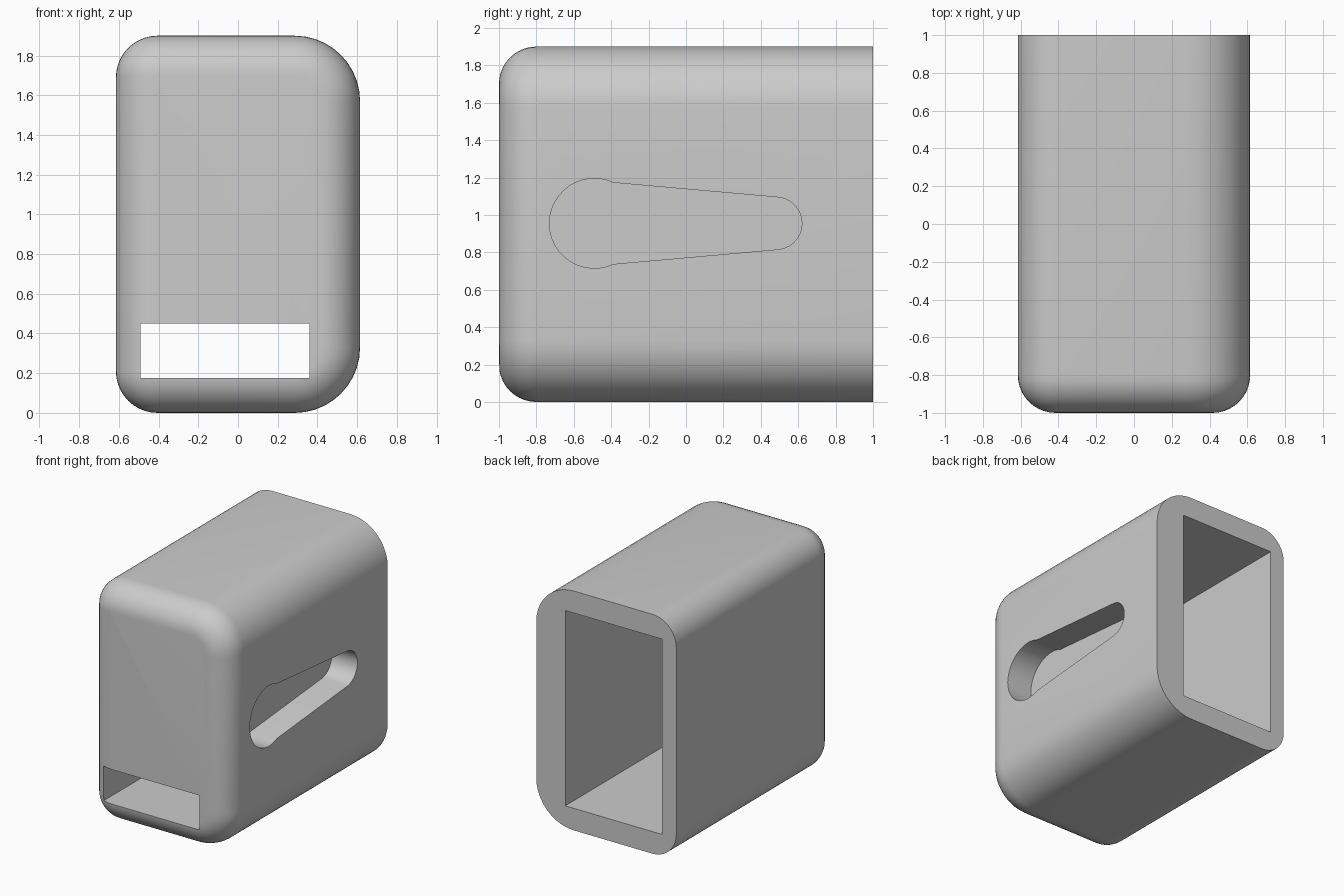
import bpy
import bmesh
from math import sin, cos, pi, radians

cube = bpy.data.objects.get("Cube")
if cube:
    bpy.data.objects.remove(cube, do_unlink=True)

# One plain grey
grey = bpy.data.materials.new("plain grey")
grey.use_nodes = True
colour = (0.6, 0.6, 0.6, 1)
grey.diffuse_color = colour
grey.node_tree.nodes["Principled BSDF"].inputs["Base Color"].default_value = colour

HALF_W, HEIGHT = 0.615, 1.9
R_LEFT, R_RIGHT, R_FRONT = 0.21, 0.33, 0.2


def make_object(name, rings):
    """Skin a row of matching closed rings and cap both ends."""
    bm = bmesh.new()
    loops = [[bm.verts.new(p) for p in ring] for ring in rings]
    for a, b in zip(loops, loops[1:]):
        for i in range(len(a)):
            j = (i + 1) % len(a)
            bm.faces.new((a[i], a[j], b[j], b[i]))
    bm.faces.new(loops[0])
    bm.faces.new(loops[-1])
    bmesh.ops.recalc_face_normals(bm, faces=bm.faces)
    mesh = bpy.data.meshes.new(name)
    bm.to_mesh(mesh)
    bm.free()
    mesh.materials.append(grey)
    obj = bpy.data.objects.new(name, mesh)
    bpy.context.collection.objects.link(obj)
    return obj


def arc(cx, cz, r, start, end, steps=10):
    angles = [radians(start + (end - start) * i / steps) for i in range(steps + 1)]
    return [(cx + r * cos(a), cz + r * sin(a)) for a in angles]


def outline(inset, y):
    """Rounded rectangle, softer on the +x side, shrunk by an inset."""
    pts = []
    for sx, sz, r, start in ((1, 1, R_RIGHT, 0), (-1, 1, R_LEFT, 90),
                             (-1, -1, R_LEFT, 180), (1, -1, R_RIGHT, 270)):
        cz = HEIGHT - r if sz > 0 else r
        pts += arc(sx * (HALF_W - r), cz, r - inset, start, start + 90)
    return [(x, y, z) for x, z in pts]


def cut(target, cutter):
    mod = target.modifiers.new("cut", "BOOLEAN")
    mod.operation = "DIFFERENCE"
    mod.solver = "EXACT"
    mod.object = cutter
    cutter.hide_render = True
    bpy.context.view_layer.objects.active = target
    bpy.ops.object.modifier_apply(modifier=mod.name)
    bpy.data.objects.remove(cutter, do_unlink=True)


# Outer shell with a rounded front edge
rings = [outline(0, 1)]
for i in range(11):
    a = pi / 2 * i / 10
    rings.append(outline(R_FRONT * (1 - cos(a)), R_FRONT - 1 - R_FRONT * sin(a)))
case = make_object("case_shell", rings)

# Cavity open at the back, with a low window through the front wall
side = [(1.2, 0.175), (-1.2, 0.175), (-1.2, 0.45),
        (-0.85, 0.45), (-0.85, 1.725), (1.2, 1.725)]
cut(case, make_object("cavity_cutter", [[(x, y, z) for y, z in side] for x in (-0.49, 0.36)]))

# Keyhole-shaped blind recess in the thick wall
keyhole = arc(-0.49, 0.955, 0.24, 65, 295, 24) + arc(0.48, 0.955, 0.14, -82, 82, 14)
cut(case, make_object("recess_cutter", [[(x, y, z) for y, z in keyhole] for x in (0.39, 0.8)]))

# Smooth rounds, crisp edges
bpy.ops.object.select_all(action="DESELECT")
case.select_set(True)
bpy.context.view_layer.objects.active = case
bpy.ops.object.shade_smooth_by_angle(angle=radians(30))
